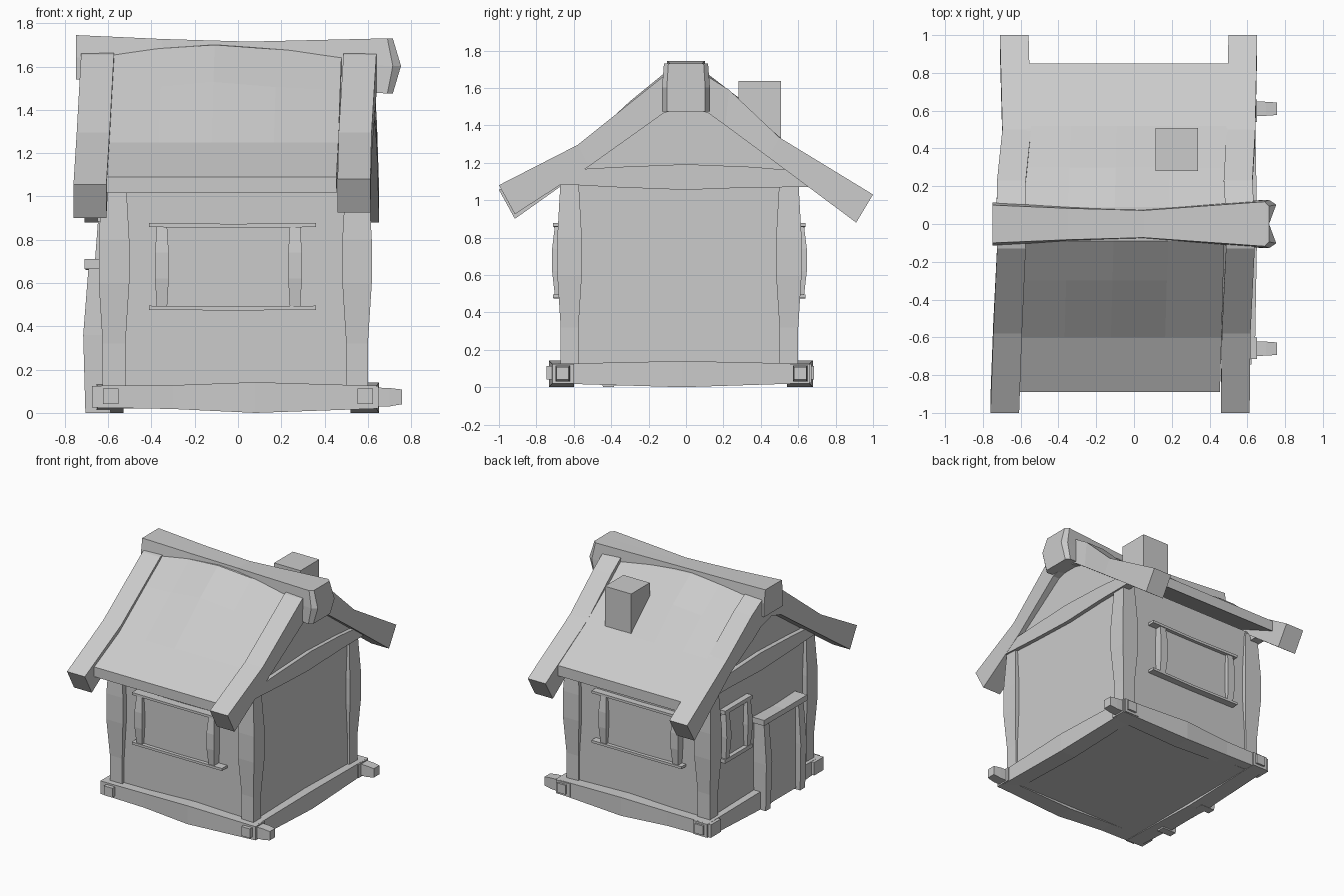
import bpy, bmesh, random

random.seed(4)


def loft(name, sections):
    """Join equal-length rings of points into a closed flat-shaded solid."""
    bm = bmesh.new()
    rings = [[bm.verts.new(p) for p in s] for s in sections]
    n = len(rings[0])
    for r, q in zip(rings, rings[1:]):
        for i in range(n):
            j = (i + 1) % n
            bm.faces.new((r[i], r[j], q[j], q[i]))
    bm.faces.new(rings[0])
    bm.faces.new(rings[-1])
    bmesh.ops.recalc_face_normals(bm, faces=bm.faces)
    me = bpy.data.meshes.new(name)
    bm.to_mesh(me)
    bm.free()
    ob = bpy.data.objects.new(name, me)
    bpy.context.collection.objects.link(ob)
    return ob


def beam(name, axis, stations):
    """Timber along an axis; station = (position, a0, a1, b0, b1) on the other two axes."""
    secs = []
    for t, a0, a1, b0, b1 in stations:
        ring = []
        for a, b in ((a0, b0), (a1, b0), (a1, b1), (a0, b1)):
            p = [a, b]
            p.insert(axis, t)
            ring.append(p)
        secs.append(ring)
    return loft(name, secs)


def box(name, x0, x1, y0, y1, z0, z1):
    return beam(name, 2, [(z0, x0, x1, y0, y1), (z1, x0, x1, y0, y1)])


# House body with gables
gable = [(-0.645, 0.02), (0.585, 0.02), (0.585, 1.14), (0, 1.57), (-0.645, 1.14)]
loft("walls", [[(x, y, z) for y, z in gable] for x in (-0.605, 0.585)])

# Corner posts, bulging outward at mid height
for side, x0, x1, sx in (("left", -0.625, -0.52, -1), ("right", 0.5, 0.6, 1)):
    for end, y0, y1, sy in (("front", -0.67, -0.575, -1), ("back", 0.5, 0.6, 1)):
        st = []
        for z, g in ((0.03, 0), (0.32, 0), (0.6, 0.018), (0.8, 0.018), (1.12, 0)):
            st.append((z, x0 - g, x1 + g, y0 - g, y1 + g))
        beam(f"{end}_{side}_post", 2, st)

# Sill beams with a sagging middle, and thin tenon stubs through the corners
for end, yo, yi, sy in (("front", -0.715, -0.6, -1), ("back", 0.66, 0.54, 1)):
    beam(f"{end}_sill", 0, [(-0.675, yo, yi, 0.025, 0.125), (-0.3, yo, yi, 0.018, 0.128),
                            (0.08, yo + sy * 0.018, yi, 0, 0.142),
                            (0.65, yo, yi, 0.02, 0.125)])
    ym = -0.66 if sy < 0 else 0.61
    beam(f"{end}_sill_tenon", 0, [(0.6, ym - 0.04, ym + 0.04, 0.03, 0.118),
                                  (0.7, ym - 0.037, ym + 0.037, 0.03, 0.115),
                                  (0.757, ym - 0.033, ym + 0.033, 0.04, 0.108)])
for side, xo, xi, sx in (("left", -0.65, -0.53, -1), ("right", 0.64, 0.52, 1)):
    beam(f"{side}_sill", 1, [(-0.7, xo, xi, 0.02, 0.125), (-0.02, xo + sx * 0.012, xi, 0, 0.14),
                             (0.67, xo, xi, 0.022, 0.125)])
    xm = sx * 0.587
    box(f"{side}_sill_tenon", xm - 0.036, xm + 0.036, -0.745, 0.685, 0.04, 0.112)

# Gable tie beams
for side, x0, x1 in (("left", -0.64, -0.56), ("right", 0.55, 0.615)):
    beam(f"{side}_tie_beam", 1, [(-0.67, x0, x1, 1.085, 1.16), (-0.35, x0, x1, 1.068, 1.178),
                                 (0, x0, x1, 1.055, 1.192), (0.35, x0, x1, 1.068, 1.178),
                                 (0.68, x0, x1, 1.07, 1.15)])

# Roof slab: uneven columns across x, following the two slopes along y
slopes = [(-0.89, 1.09, -0.89, 1.015), (-0.6, 1.25, -0.56, 1.175), (-0.3, 1.5, -0.27, 1.37),
          (-0.09, 1.665, -0.06, 1.52), (0, 1.68, 0, 1.56), (0.09, 1.66, 0.06, 1.52),
          (0.3, 1.5, 0.27, 1.37), (0.52, 1.32, 0.48, 1.21), (0.85, 1.115, 0.85, 1.035)]
cols = (0, 0.22, 0.45, 0.72, 1)
humps = (0, 0.012, 0.03, 0.01, -0.005)
secs = []
for i, (yt, zt, yb, zb) in enumerate(slopes):
    x0 = -0.61 + 0.05 * (yt + 0.89) / 1.74
    w = 1.065
    ring = []
    for c, h in zip(cols, humps):
        rough = h + random.uniform(-0.008, 0.008) if 2 <= i <= 6 else 0
        ring.append((x0 + w * c, yt, zt + rough))
    ring += [(x0 + w, yb, zb), (x0, yb, zb)]
    secs.append(ring)
loft("roof", secs)

# Barge boards along both gables, slightly skewed in plan
rake = [(-1, 1.065, -0.915, 0.91), (-0.58, 1.295, -0.52, 1.18), (-0.13, 1.655, -0.12, 1.465),
        (0, 1.69, 0, 1.5), (0.11, 1.665, 0.12, 1.465), (0.23, 1.59, 0.21, 1.4),
        (0.5, 1.335, 0.44, 1.23), (1, 1.03, 0.91, 0.88)]
plan = {"left": (-0.76, -0.745, -0.725, -0.73, -0.727, -0.725, -0.697, -0.71),
        "right": (0.46, 0.465, 0.487, 0.485, 0.482, 0.475, 0.49, 0.5)}
for side, xs in plan.items():
    secs = []
    for x, (yt, zt, yb, zb) in zip(xs, rake):
        dz = 0 if yt > -0.9 else (-0.01 if side == "left" else 0.015)
        w = 0.152
        secs.append([(x, yt, zt + dz), (x + w, yt, zt + dz),
                     (x + w, yb, zb + dz), (x, yb, zb + dz)])
    loft(f"{side}_barge_board", secs)

# Ridge beam with a blunt pointed right end
ridge = [(-0.748, 0.1, 0.115, 1.745, 1.54), (-0.35, 0.083, 0.095, 1.727, 1.53),
         (0.05, 0.072, 0.08, 1.715, 1.52), (0.69, 0.118, 0.128, 1.73, 1.475)]
secs = []
for x, wt, wb, zt, zb in ridge:
    zm = (zt + zb) / 2
    k = 0.025 if x > 0.5 else 0
    secs.append([(x, -wt, zt), (x + k / 2, 0, zt), (x, wt, zt), (x + k, wb, zm),
                 (x, wb, zb), (x + k / 2, 0, zb), (x, -wb, zb), (x + k, -wb, zm)])
secs.append([(0.753 if abs(z - 1.6025) < 0.05 else 0.715, y * 0.8, z) for x, y, z in secs[-1]])
loft("ridge_beam", secs)

# Chimney
box("chimney", 0.113, 0.338, 0.28, 0.507, 1.2, 1.638)

# Front and back windows: two rails and two bulging jambs
for end, yw, s in (("front", -0.66, -1), ("back", 0.59, 1)):
    for part, z0, z1 in (("top", 0.855, 0.877), ("bottom", 0.473, 0.495)):
        beam(f"{end}_window_{part}_rail", 0,
             [(-0.41, yw - s * 0.03, yw + s * 0.05, z0 + 0.003, z1),
              (-0.02, yw - s * 0.03, yw + s * 0.045, z0, z1 - 0.004),
              (0.36, yw - s * 0.03, yw + s * 0.05, z0 + 0.003, z1)])
    for part, x0, x1 in (("left", -0.375, -0.328), ("right", 0.24, 0.287)):
        beam(f"{end}_window_{part}_jamb", 2,
             [(z, x0 - g, x1 + g, yw - s * 0.03, yw + s * (0.04 + g * 2))
              for z, g in ((0.48, 0), (0.62, 0.008), (0.74, 0.008), (0.87, 0))])
    box(f"{end}_window_pane", -0.35, 0.265, yw - 0.02, yw + 0.02, 0.485, 0.865)

# Door on the left wall: posts, lintel and leaf
for part, y0, y1 in (("front", -0.445, -0.385), ("back", -0.025, 0.035)):
    beam(f"door_{part}_post", 2, [(0, -0.705, -0.59, y0, y1), (0.36, -0.715, -0.59, y0 - 0.006, y1 + 0.006),
                                  (0.68, -0.69, -0.59, y0, y1)])
beam("door_lintel", 1, [(-0.465, -0.71, -0.59, 0.665, 0.71), (-0.2, -0.7, -0.59, 0.66, 0.7),
                        (0.055, -0.705, -0.59, 0.665, 0.708)])
box("door_leaf", -0.668, -0.59, -0.4, -0.01, 0.01, 0.68)

# Small window on the left wall
for part, z0, z1 in (("top", 0.885, 0.915), ("bottom", 0.51, 0.54)):
    box(f"side_window_{part}_rail", -0.65, -0.59, 0.12, 0.45, z0, z1)
for part, y0, y1 in (("front", 0.135, 0.175), ("back", 0.395, 0.435)):
    beam(f"side_window_{part}_jamb", 2,
         [(0.515, -0.645, -0.59, y0, y1), (0.71, -0.66, -0.59, y0 - 0.01, y1 + 0.01),
          (0.91, -0.645, -0.59, y0, y1)])
box("side_window_pane", -0.618, -0.59, 0.16, 0.41, 0.52, 0.9)
